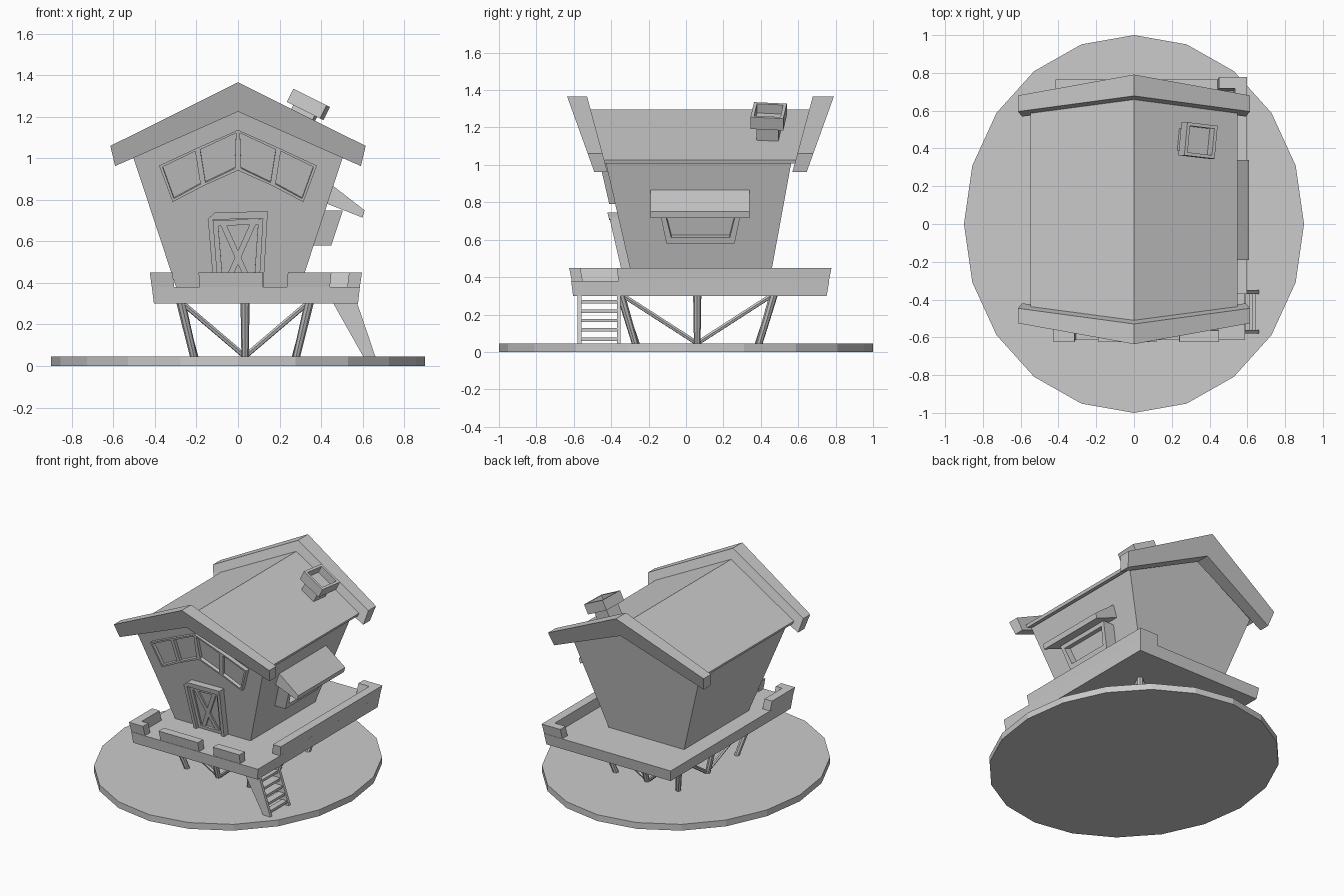
import bpy, bmesh
from math import sin, cos, tau, radians
from mathutils import Vector, Matrix

if "Cube" in bpy.data.objects:
    bpy.data.objects.remove(bpy.data.objects["Cube"])


def finish(name, bm):
    bmesh.ops.recalc_face_normals(bm, faces=bm.faces[:])
    me = bpy.data.meshes.new(name)
    bm.to_mesh(me)
    bm.free()
    ob = bpy.data.objects.new(name, me)
    bpy.context.collection.objects.link(ob)
    return ob


def prism(name, a, b, inset=0, recess=0):
    """Solid between two matching loops; the b cap can be inset and pushed in."""
    bm = bmesh.new()
    va = [bm.verts.new(p) for p in a]
    vb = [bm.verts.new(p) for p in b]
    n = len(va)
    bm.faces.new(va[::-1])
    cap = bm.faces.new(vb)
    for i in range(n):
        j = (i + 1) % n
        bm.faces.new((va[i], va[j], vb[j], vb[i]))
    bmesh.ops.recalc_face_normals(bm, faces=bm.faces[:])
    if inset:
        bmesh.ops.inset_individual(bm, faces=[cap], thickness=inset)
        d = cap.normal.copy() * -recess
        low = bmesh.ops.extrude_discrete_faces(bm, faces=[cap])["faces"][0]
        bmesh.ops.translate(bm, verts=low.verts[:], vec=d)
    return finish(name, bm)


def rect(x0, x1, y0, y1, z):
    return [(x0, y0, z), (x1, y0, z), (x1, y1, z), (x0, y1, z)]


def box(name, x, y, z0, z1):
    return prism(name, rect(*x, *y, z0), rect(*x, *y, z1))


def rod(name, p, q, r0, r1, sides=8):
    p, q = Vector(p), Vector(q)
    rot = (q - p).to_track_quat('Z', 'Y')
    ring = lambda c, r: [c + rot @ Vector((r * cos(tau * i / sides), r * sin(tau * i / sides), 0))
                         for i in range(sides)]
    return prism(name, ring(p, r0), ring(q, r1))


CX, CY = 0.085, 0.0775          # centre of the deck
flip = lambda y: 2 * CY - y     # mirror front to back

# Ground disc
ring = [(0.9 * cos(tau * i / 20), sin(tau * i / 20)) for i in range(20)]
prism("ground_disc", [(x, y, 0) for x, y in ring], [(x, y, 0.045) for x, y in ring])

# Stilts with V braces on each side
SX, SY = 0.034, 0.06
top = lambda i, j: (SX + 0.31 * i, SY + 0.41 * j, 0.31)
foot = lambda i, j: (SX + 0.238 * i, SY + 0.32 * j, 0.006)
for i in (-1, 0, 1):
    for j in (-1, 0, 1):
        if i or j:
            rod("stilt", foot(i, j), top(i, j), 0.017, 0.022)
        if (i == 0) != (j == 0):
            for s in (-1, 1):
                low = Vector(foot(i, j)) + Vector((0, 0, 0.04))
                rod("brace", low, top(i or s, j or s), 0.013, 0.013, 6)

# Deck floor and flared rail pieces
prism("deck_floor", rect(-0.405, 0.578, -0.604, 0.752, 0.30), rect(-0.415, 0.587, -0.614, 0.766, 0.38))
rails = [(-0.425, -0.315, -0.625, -0.565), (-0.425, -0.365, -0.625, -0.365), (-0.19, 0.12, -0.625, -0.565),
         (0.24, 0.45, -0.625, -0.565), (0.535, 0.597, -0.37, 0.778), (0.45, 0.597, 0.718, 0.778)]
for r in rails:
    hi = rect(*r, 0.45)
    prism("deck_rail", [(CX + (x - CX) * 0.98, CY + (y - CY) * 0.98, 0.379) for x, y, z in hi], hi)

# Ladder
side = [(0.46, 0.30), (0.575, 0.30), (0.667, 0.03), (0.612, 0.03)]
for y in (-0.58, -0.37):
    prism("ladder_side", [(x, y, z) for x, z in side], [(x, y + 0.02, z) for x, z in side])
for k in range(5):
    z = 0.068 + 0.05 * k
    d = 0.3 - z
    box("ladder_rung", (0.475 + 0.56 * d, 0.565 + 0.345 * d), (-0.57, -0.36), z - 0.009, z + 0.009)

# House body with leaning walls
front_y = lambda z: -0.30 - 0.23 * (z - 0.45)
back_y = lambda z: 0.46 + 0.183 * (z - 0.45)
wall_x = lambda z: 0.318 + 0.33 * (z - 0.44)
wall = [(-wall_x(0.37), 0.37), (wall_x(0.37), 0.37), (wall_x(1.015), 1.015),
        (0, 1.28), (-wall_x(1.015), 1.015)]
prism("house_body", [(x, front_y(z), z) for x, z in wall], [(x, back_y(z), z) for x, z in wall])

# Roof slab and leaning gable boards
inner_y = lambda z: -0.53 + 0.27 * (1.37 - z)
outer_y = lambda z: -0.637 + 0.36 * (1.37 - z)


def chevron(peak, end_top, end_low, notch):
    mir = lambda p: (-p[0], p[1])
    return [(0, peak), end_top, end_low, (0, notch), mir(end_low), mir(end_top)]


slab = chevron(1.295, (0.547, 1.027), (0.54, 1.007), 1.27)
prism("roof", [(x, inner_y(z) - 0.01, z) for x, z in slab],
      [(x, flip(inner_y(z)) + 0.01, z) for x, z in slab])
board = chevron(1.367, (0.615, 1.06), (0.592, 0.963), 1.225)
prism("front_gable_board", [(x, inner_y(z), z) for x, z in board], [(x, outer_y(z), z) for x, z in board])
prism("back_gable_board", [(x, flip(inner_y(z)) - 0.006, z) for x, z in board],
      [(x, flip(outer_y(z)), z) for x, z in board])


def on_front(name, pts, d0, d1, inset=0, recess=0):
    prism(name, [(x, front_y(z) - d0, z) for x, z in pts],
          [(x, front_y(z) - d1, z) for x, z in pts], inset, recess)


# Front window: four framed panes
panes = [[(-0.38, 0.965), (-0.198, 1.05), (-0.165, 0.868), (-0.315, 0.79)],
         [(-0.198, 1.05), (0, 1.137), (0, 0.942), (-0.165, 0.868)]]
for p in panes:
    for s in (1, -1):
        on_front("front_window", [(s * x, z) for x, z in p], -0.01, 0.032, 0.018, 0.022)

# Crooked door, lintel, posts and cross brace
on_front("door", [(-0.125, 0.70), (0.125, 0.71), (0.105, 0.375), (-0.10, 0.375)], -0.01, 0.025, 0.04, 0.012)
on_front("door_lintel", [(-0.15, 0.705), (-0.11, 0.74), (0.145, 0.745), (0.14, 0.71)], -0.01, 0.052)
on_front("door_post", [(0.12, 0.72), (0.142, 0.72), (0.122, 0.375), (0.10, 0.375)], -0.01, 0.048)
on_front("door_post", [(-0.145, 0.71), (-0.12, 0.71), (-0.095, 0.375), (-0.117, 0.375)], -0.01, 0.048)
for s in (1, -1):
    on_front("door_brace", [(s * x, z) for x, z in
                            [(-0.09, 0.69), (-0.06, 0.69), (0.075, 0.39), (0.045, 0.39)]], 0, 0.024)

# Side window with wedge-shaped awning
frame = [(-0.14, 0.75), (0.295, 0.75), (0.26, 0.58), (-0.105, 0.58)]
prism("side_window", [(wall_x(z) - 0.01, y, z) for y, z in frame],
      [(wall_x(z) + 0.085, y, z) for y, z in frame], 0.042, 0.05)
awning = [(0.455, 0.87), (0.61, 0.75), (0.60, 0.715), (0.42, 0.785)]
prism("awning", [(x, -0.19, z) for x, z in awning], [(x, 0.34, z) for x, z in awning])

# Chimney standing square to the roof slope
tilt = (Matrix.Translation((0.285, 0.442, 1.152)) @ Matrix.Rotation(radians(26.6), 4, 'Y')
        @ Matrix.Rotation(radians(-6), 4, 'Z'))
sq = lambda w, d, z: rect(-w, w, -d, d, z)
prism("chimney_stem", sq(0.058, 0.058, -0.03), sq(0.058, 0.058, 0.09)).data.transform(tilt)
prism("chimney_cap", sq(0.09, 0.088, 0.085), sq(0.09, 0.088, 0.156), 0.025, 0.055).data.transform(tilt)
